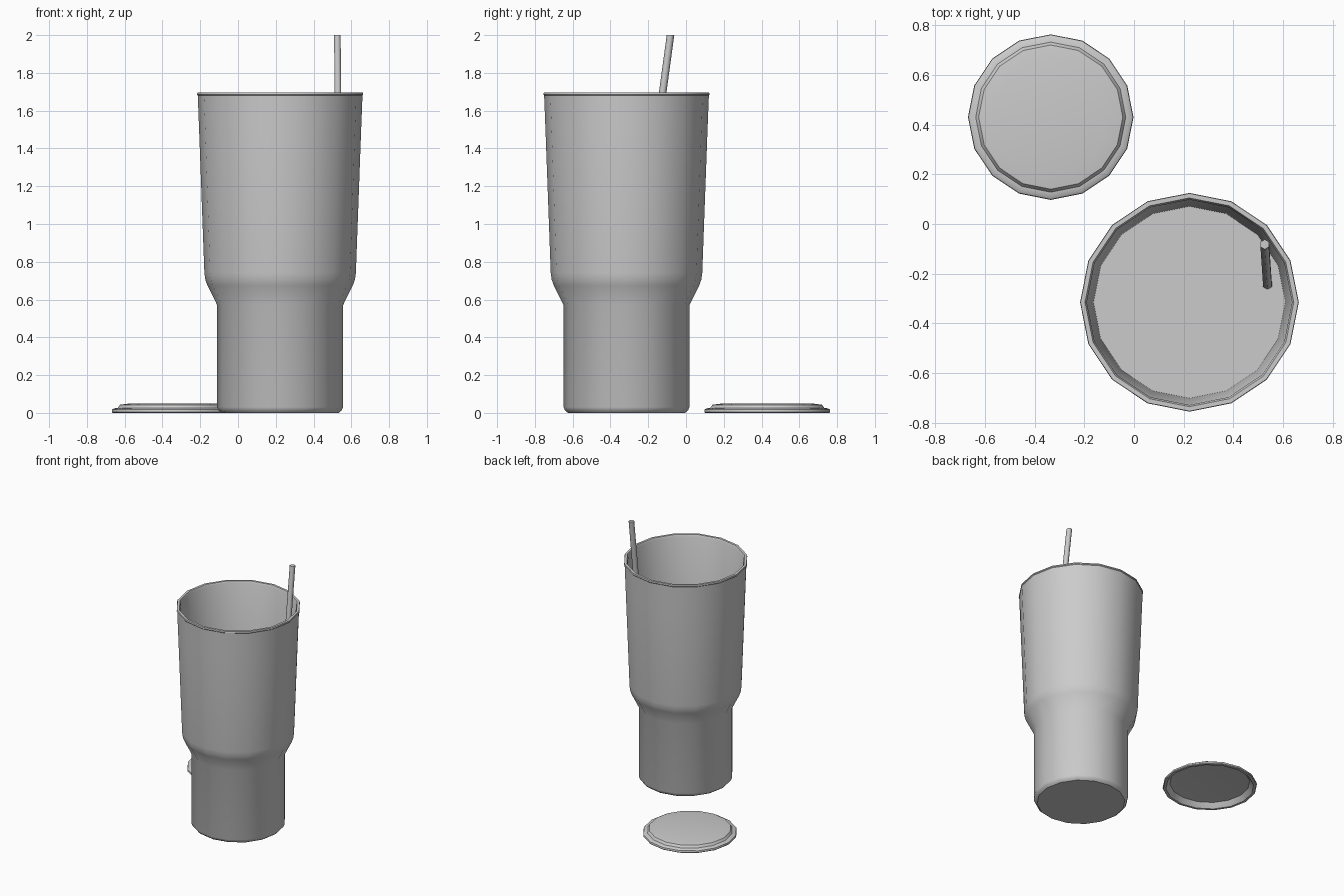
import bpy, bmesh, math

if "Cube" in bpy.data.objects:
    bpy.data.objects.remove(bpy.data.objects["Cube"])

SIDES = 16


def finish(name, bm, loc, angle=30):
    bmesh.ops.recalc_face_normals(bm, faces=bm.faces)
    me = bpy.data.meshes.new(name)
    bm.to_mesh(me)
    bm.free()
    ob = bpy.data.objects.new(name, me)
    bpy.context.collection.objects.link(ob)
    ob.location = loc
    bpy.ops.object.select_all(action='DESELECT')
    ob.select_set(True)
    bpy.context.view_layer.objects.active = ob
    bpy.ops.object.shade_smooth_by_angle(angle=math.radians(angle))
    return ob


def loft(rings):
    """Join rings of points with quads and cap both ends."""
    bm = bmesh.new()
    vs = [[bm.verts.new(p) for p in ring] for ring in rings]
    n = len(vs[0])
    for a, b in zip(vs, vs[1:]):
        for i in range(n):
            j = (i + 1) % n
            bm.faces.new((a[i], a[j], b[j], b[i]))
    bm.faces.new(vs[0][::-1])
    bm.faces.new(vs[-1])
    return bm


def circle(r, z, n=SIDES, x=0, y=0, start=0):
    return [(x + r * math.cos(start + math.tau * i / n),
             y + r * math.sin(start + math.tau * i / n), z) for i in range(n)]


# Tumbler: outer wall up, over the rim, down to the inner floor
cup_profile = [(0.31, 0), (0.325, 0.012), (0.333, 0.03), (0.333, 0.57),
               (0.385, 0.675), (0.396, 0.705), (0.401, 0.74), (0.429, 1.5),
               (0.436, 1.68), (0.44, 1.685), (0.438, 1.695), (0.42, 1.695),
               (0.413, 1.68), (0.386, 0.82)]
finish("tumbler", loft([circle(r, z) for r, z in cup_profile]), (0.223, -0.315, 0))

# Lid: thin stepped shell, hollow underneath
lid_profile = [(0.23, 0.04), (0.282, 0.036), (0.295, 0.018), (0.31, 0.0),
               (0.328, 0.0), (0.333, 0.005), (0.331, 0.018), (0.322, 0.024),
               (0.302, 0.026), (0.29, 0.043), (0.232, 0.051)]
finish("lid", loft([circle(r, z) for r, z in lid_profile]), (-0.335, 0.43, 0))

# Straw: leaning six-sided rod resting on the inner floor
straw = [circle(0.02, 0.82, 6, 0.537, -0.243, math.pi / 2),
         circle(0.02, 2.0, 6, 0.526, -0.082, math.pi / 2)]
finish("straw", loft(straw), (0, 0, 0), 65)
